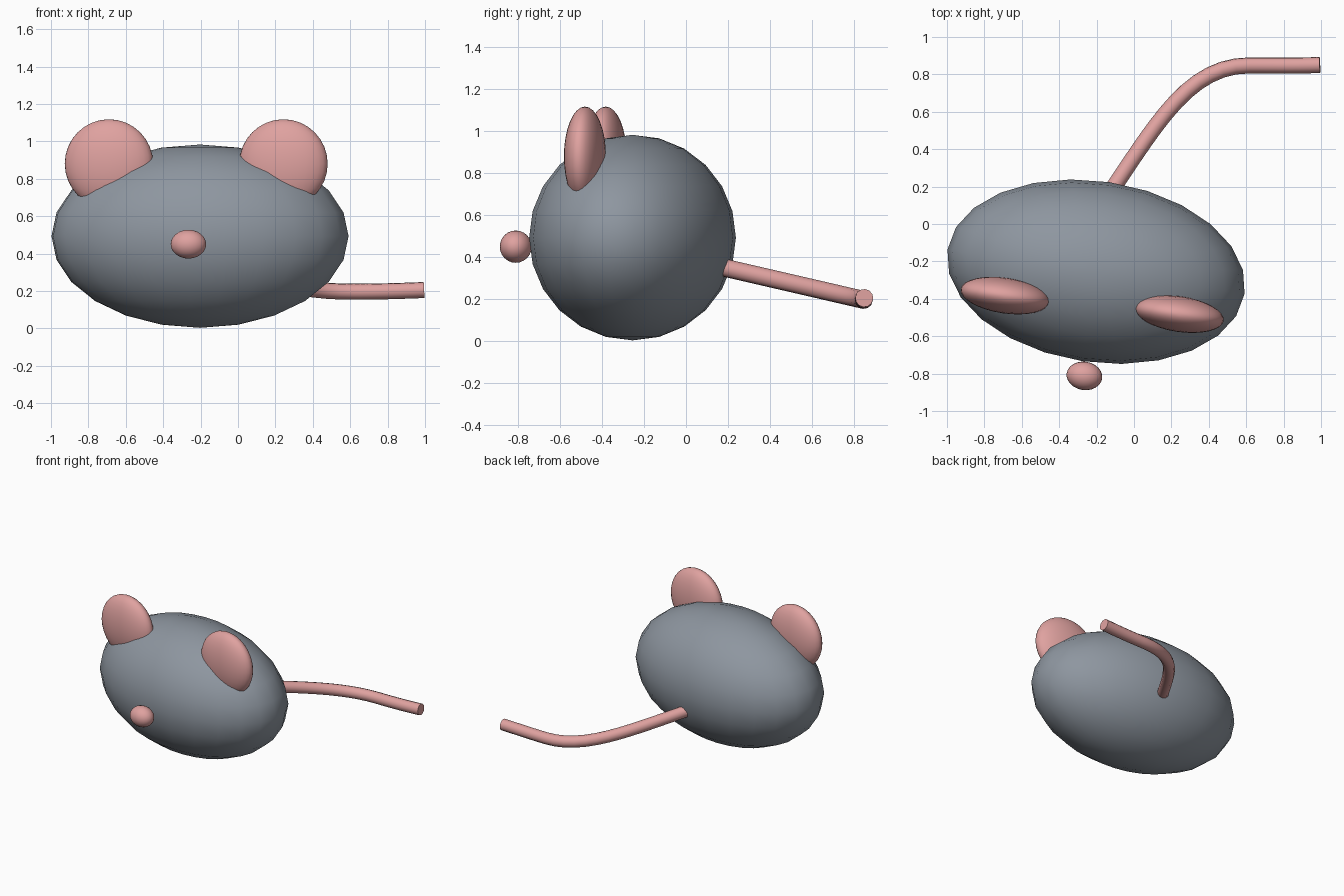
import bpy, math

if "Cube" in bpy.data.objects:
    bpy.data.objects.remove(bpy.data.objects["Cube"])

YAW = math.radians(-8.5)


def material(name, rgb):
    m = bpy.data.materials.new(name)
    m.diffuse_color = (*rgb, 1)
    m.use_nodes = True
    m.node_tree.nodes["Principled BSDF"].inputs["Base Color"].default_value = m.diffuse_color
    return m


GREY = material("slate grey", (0.27, 0.305, 0.35))
PINK = material("soft pink", (0.74, 0.36, 0.35))


def ellipsoid(name, loc, scale, mat, segments=24, rings=12):
    bpy.ops.mesh.primitive_uv_sphere_add(segments=segments, ring_count=rings,
                                         location=loc, rotation=(0, 0, YAW))
    ob = bpy.context.object
    ob.name = name
    ob.scale = scale
    ob.data.materials.append(mat)
    bpy.ops.object.transform_apply(location=False, rotation=False, scale=True)
    bpy.ops.object.shade_smooth()
    return ob


# Body and nose
ellipsoid("body", (-0.203, -0.255, 0.493), (0.803, 0.484, 0.49), GREY)
ellipsoid("nose", (-0.265, -0.812, 0.45), (0.096, 0.076, 0.077), PINK)

# Ears: thin upright discs
for name, x, y in (("left_ear", -0.69, -0.383), ("right_ear", 0.243, -0.482)):
    ellipsoid(name, (x, y, 0.88), (0.239, 0.095, 0.238), PINK, 32, 16)

# Tail: round tube along a curve, from the rear of the body
curve = bpy.data.curves.new("tail", 'CURVE')
curve.dimensions = '3D'
curve.bevel_depth = 0.043
curve.bevel_resolution = 4
curve.use_fill_caps = True
curve.resolution_u = 12
spline = curve.splines.new('BEZIER')
knots = [  # handle in, knot, handle out
    ((-0.2, 0.06, 0.37), (-0.12, 0.18, 0.35), (0.13, 0.55, 0.265)),
    ((0.3, 0.85, 0.195), (0.62, 0.848, 0.196), (0.75, 0.848, 0.196)),
    ((0.87, 0.846, 0.2), (0.994, 0.85, 0.205), (1.1, 0.853, 0.21)),
]
spline.bezier_points.add(len(knots) - 1)
for p, (left, co, right) in zip(spline.bezier_points, knots):
    p.handle_left_type = p.handle_right_type = 'FREE'
    p.handle_left, p.co, p.handle_right = left, co, right
tail = bpy.data.objects.new("tail", curve)
bpy.context.collection.objects.link(tail)
curve.materials.append(PINK)
bpy.ops.object.select_all(action='DESELECT')
tail.select_set(True)
bpy.context.view_layer.objects.active = tail
bpy.ops.object.convert(target='MESH')
bpy.ops.object.shade_smooth_by_angle(angle=math.radians(40))
